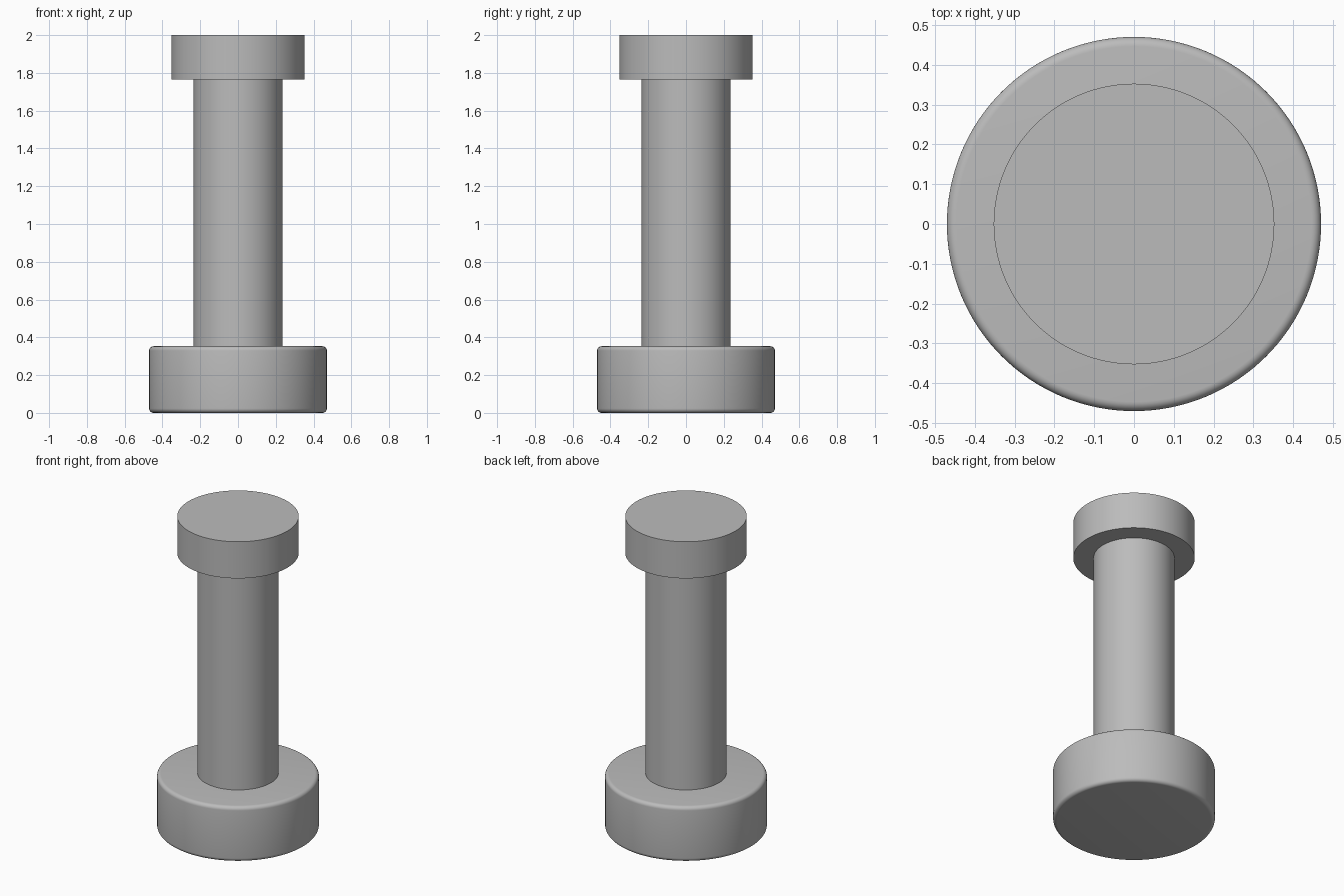
import bpy
import math

cube = bpy.data.objects.get("Cube")
if cube:
    bpy.data.objects.remove(cube, do_unlink=True)

UNIT = 2 / 17  # total height is 17 units

metal = bpy.data.materials.new("grey metal")
metal.use_nodes = True
colour = (0.5, 0.5, 0.5, 1)
metal.diffuse_color = colour
metal.node_tree.nodes["Principled BSDF"].inputs["Base Color"].default_value = colour


def disc(name, radius, bottom, top, bevel=0):
    """Upright round part, measured in units, with optional rounded rims."""
    bpy.ops.mesh.primitive_cylinder_add(
        vertices=128, radius=radius * UNIT, depth=(top - bottom) * UNIT,
        location=(0, 0, (bottom + top) / 2 * UNIT))
    part = bpy.context.object
    part.name = name
    part.data.materials.append(metal)
    if bevel:
        rim = part.modifiers.new("rounded rims", "BEVEL")
        rim.width = bevel * UNIT
        rim.segments = 6
        rim.limit_method = "ANGLE"
        rim.angle_limit = math.radians(40)
        bpy.ops.object.modifier_apply(modifier=rim.name)
    bpy.ops.object.shade_smooth_by_angle(angle=math.radians(30))
    return part


# Wide foot with softened edges, slim shaft, sharp-edged head
disc("base", 4, 0, 3, bevel=0.2)
disc("shaft", 2, 3, 15)
disc("head", 3, 15, 17)
